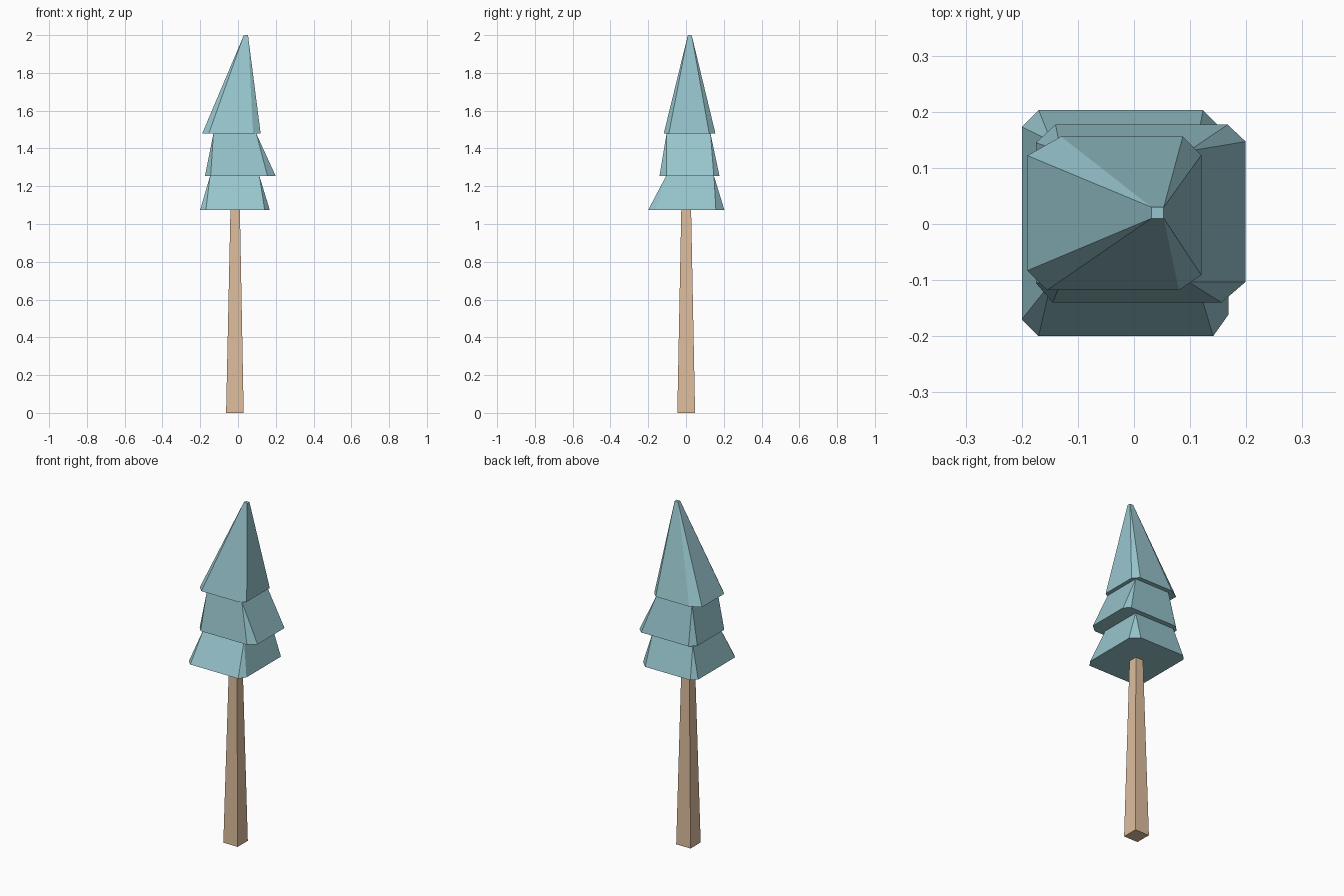
import bpy, bmesh

if "Cube" in bpy.data.objects:
    bpy.data.objects.remove(bpy.data.objects["Cube"])


def material(name, color):
    mat = bpy.data.materials.new(name)
    mat.diffuse_color = (*color, 1)
    mat.use_nodes = True
    mat.node_tree.nodes["Principled BSDF"].inputs["Base Color"].default_value = mat.diffuse_color
    return mat


def ring(bm, box, z, cuts=((0, 0),) * 4):
    """Rectangle whose four corners are cut by (dx, dy); two verts per corner."""
    x0, x1, y0, y1 = box
    (ax, ay), (bx, by), (cx, cy), (dx, dy) = cuts
    pts = [(x0, y0 + ay), (x0 + ax, y0), (x1 - bx, y0), (x1, y0 + by),
           (x1, y1 - cy), (x1 - cx, y1), (x0 + dx, y1), (x0, y1 - dy)]
    return [bm.verts.new((x, y, z)) for x, y in pts]


def loft(name, rings, mat):
    bm = bmesh.new()
    loops = [ring(bm, *r) for r in rings]
    for low, high in zip(loops, loops[1:]):
        for i in range(8):
            j = (i + 1) % 8
            bm.faces.new((low[i], low[j], high[j], high[i]))
    bm.faces.new(loops[0][::-1])
    bm.faces.new(loops[-1])
    # uncut corners collapse to a single point
    bmesh.ops.remove_doubles(bm, verts=bm.verts[:], dist=1e-5)
    bmesh.ops.recalc_face_normals(bm, faces=bm.faces[:])
    mesh = bpy.data.meshes.new(name)
    bm.to_mesh(mesh)
    bm.free()
    mesh.materials.append(mat)
    obj = bpy.data.objects.new(name, mesh)
    bpy.context.collection.objects.link(obj)
    return obj


# tapered, slightly leaning trunk
loft("trunk", [
    ((-0.063, 0.03, -0.046, 0.048), 0),
    ((-0.04, 0.01, -0.025, 0.027), 1.075),
], material("wood", (0.73, 0.51, 0.34)))

# crown: three stacked tiers, chamfered at the hem and square at the top
loft("foliage", [
    # lower tier
    ((-0.20, 0.168, -0.20, 0.203), 1.075,
     ((0.03, 0.03), (0.027, 0.038), (0.045, 0.045), (0.03, 0.03))),
    ((-0.148, 0.113, -0.105, 0.148), 1.255),
    # middle tier
    ((-0.175, 0.199, -0.14, 0.177), 1.255,
     ((0.03, 0.035), (0.043, 0.037), (0.032, 0.03), (0.035, 0.032))),
    ((-0.13, 0.097, -0.103, 0.13), 1.478),
    # top tier
    ((-0.19, 0.12, -0.118, 0.156), 1.478,
     ((0.035, 0.035), (0.04, 0.027), (0.033, 0.033), (0.06, 0.034))),
    ((0.031, 0.053, 0.01, 0.03), 2.0),
], material("needles", (0.31, 0.56, 0.61)))
